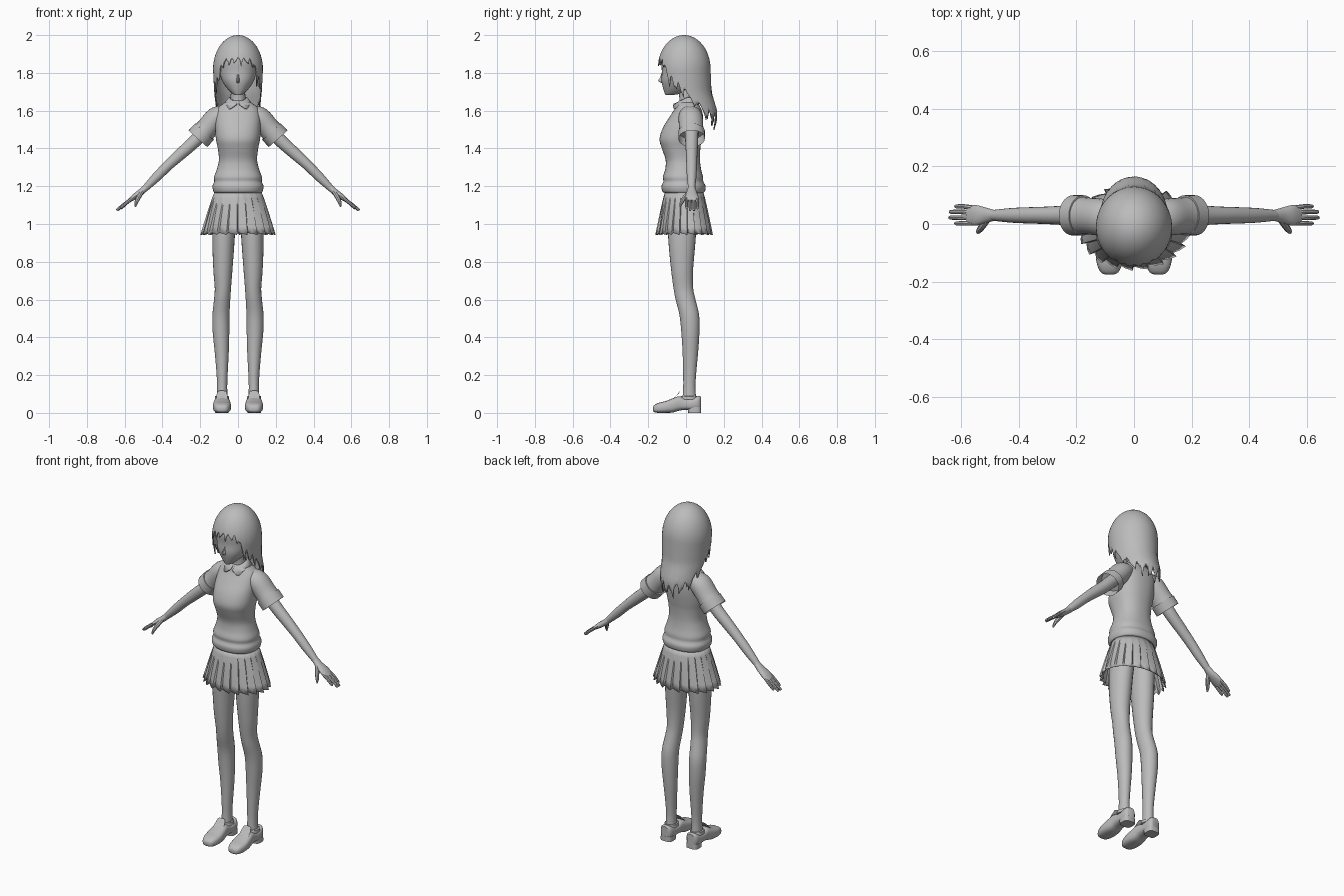
import bpy, bmesh, math
from mathutils import Vector

if "Cube" in bpy.data.objects:
    bpy.data.objects.remove(bpy.data.objects["Cube"])

grey = bpy.data.materials.new("plain_grey")
grey.diffuse_color = (0.5, 0.5, 0.5, 1)
grey.use_nodes = True
grey.node_tree.nodes["Principled BSDF"].inputs["Base Color"].default_value = grey.diffuse_color


def finish(name, bm, mirror=False, thick=0, angle=40):
    bmesh.ops.remove_doubles(bm, verts=bm.verts, dist=1e-5)
    bmesh.ops.recalc_face_normals(bm, faces=bm.faces)
    me = bpy.data.meshes.new(name)
    bm.to_mesh(me)
    bm.free()
    me.materials.append(grey)
    me.shade_smooth()
    me.set_sharp_from_angle(angle=math.radians(angle))
    ob = bpy.data.objects.new(name, me)
    bpy.context.collection.objects.link(ob)
    if thick:
        s = ob.modifiers.new("thickness", 'SOLIDIFY')
        s.thickness, s.offset = thick, -1
    if mirror:
        ob.modifiers.new("mirror", 'MIRROR').use_clip = False
    return ob


def spline(rows, k=4):
    """Smoothly fill in k steps between the given rows of numbers."""
    out = []
    for i in range(len(rows) - 1):
        p = [rows[max(0, min(len(rows) - 1, i + j))] for j in (-1, 0, 1, 2)]
        for s in range(k):
            t = s / k
            out.append([0.5 * (2 * b + (c - a) * t + (2 * a - 5 * b + 4 * c - d) * t * t
                        + (3 * b - a - 3 * c + d) * t ** 3) for a, b, c, d in zip(*p)])
    return out + [list(rows[-1])]


def table(rows, z):
    """Linear lookup in rows sorted by falling first value."""
    for a, b in zip(rows, rows[1:]):
        if z >= b[0]:
            t = (z - a[0]) / (b[0] - a[0])
            return [p + (q - p) * t for p, q in zip(a[1:], b[1:])]
    return list(rows[-1][1:])


def skin(bm, rings, closed=True, caps=True):
    vs = [[bm.verts.new(p) for p in r] for r in rings]
    n = len(vs[0])
    for a, b in zip(vs, vs[1:]):
        for i in range(n if closed else n - 1):
            j = (i + 1) % n
            bm.faces.new((a[i], a[j], b[j], b[i]))
    if caps:
        bm.faces.new(vs[0])
        bm.faces.new(vs[-1])


def oval(c, u, v, n, e=2):
    pts = []
    for i in range(n):
        a = 2 * math.pi * i / n
        x, y = math.cos(a), math.sin(a)
        pts.append(Vector(c) + u * math.copysign(abs(x) ** (2 / e), x)
                   + v * math.copysign(abs(y) ** (2 / e), y))
    return pts


def stack(name, rows, n=32, e=2, mirror=False, k=4):
    """Loft of level ovals; rows are (z, x centre, x radius, y front, y back)."""
    bm = bmesh.new()
    skin(bm, [oval((cx, (f + b) / 2, z), Vector((rx, 0, 0)), Vector((0, (b - f) / 2, 0)), n, e)
              for z, cx, rx, f, b in spline(rows, k)])
    return finish(name, bm, mirror)


def tube(bm, rows, n=16, k=4):
    """Limb; rows are (x, y, z, radius, y radius)."""
    pts = spline(rows, k)
    rings = []
    for i, p in enumerate(pts):
        d = Vector(pts[min(i + 1, len(pts) - 1)][:3]) - Vector(pts[max(i - 1, 0)][:3])
        u = d.cross(Vector((0, 1, 0))).normalized()
        v = u.cross(d).normalized()
        rings.append(oval(p[:3], u * p[3], v * p[4], n))
    skin(bm, rings)


# Head, nose and neck
stack("head", [(1.682, 0, .012, -.108, -.085), (1.69, 0, .03, -.112, -.03), (1.72, 0, .06, -.122, .03),
               (1.76, 0, .085, -.13, .07), (1.81, 0, .098, -.128, .09), (1.87, 0, .102, -.13, .1),
               (1.93, 0, .08, -.1, .08), (1.97, 0, .03, -.04, .03)], e=2.2)
stack("nose", [(1.745, 0, .008, -.125, -.11), (1.757, 0, .009, -.148, -.11), (1.775, 0, .007, -.138, -.11),
               (1.81, 0, .004, -.126, -.11)], 10)
stack("neck", [(1.6, 0, .05, -.045, .05), (1.65, 0, .04, -.035, .045), (1.72, 0, .038, -.04, .045)], 20)

# Hair: one shell whose lower edge is cut into pointed locks
LOW = [(1.82, .132, -.01, .14), (1.7, .126, -.003, .138), (1.6, .118, .03, .135),
       (1.54, .108, .045, .118), (1.46, .09, .055, .088)]
EDGE = [(-0, 1.885, .045), (-38, 1.875, .05), (-50, 1.81, .08), (-72, 1.76, .09), (-88, 1.72, .06),
        (-105, 1.66, .07), (-130, 1.61, .09), (-180, 1.585, .11)]
cols, steps = 144, 28
bm = bmesh.new()
grid = []
for c in range(cols):
    deg = (c - cols / 2) * 360 / cols
    a = math.radians(deg)
    base, cut = table(EDGE, -abs(deg))
    period = 6 if abs(deg) < 90 else 9
    tooth = 1 - abs((c % period) / (period / 2) - 1)
    low = base - cut * tooth * (0.75 + 0.25 * math.sin(c * 1.7 // 1))
    col = []
    for s in range(steps + 1):
        z = 2 - (2 - low) * (s / steps) ** 1.7
        if z > 1.82:
            w = math.sqrt(max(0, 1 - ((z - 1.82) / .18) ** 2))
            rx, cy, ry = .132 * w, -.01, .14 * w
        else:
            rx, cy, ry = table(LOW, z)
        col.append((rx * math.sin(a), cy - ry * math.cos(a), z))
    grid.append(col)
skin(bm, list(zip(*grid)), caps=False)
finish("hair", bm, thick=.006, angle=60)

# Sweater with rolled hem
stack("sweater", [(1.165, 0, .122, -.112, .088), (1.172, 0, .13, -.125, .1), (1.2, 0, .135, -.13, .104),
                  (1.225, 0, .126, -.12, .092), (1.25, 0, .126, -.122, .09), (1.29, 0, .112, -.11, .08),
                  (1.34, 0, .101, -.108, .074), (1.4, 0, .107, -.128, .076), (1.45, 0, .117, -.14, .083),
                  (1.51, 0, .12, -.122, .09), (1.57, 0, .12, -.085, .09), (1.61, 0, .11, -.06, .08),
                  (1.638, 0, .078, -.048, .065), (1.655, 0, .048, -.035, .05)], 48, 2.3)

# Shirt collar: folded band with two front points
bm = bmesh.new()
rings = [[], [], []]
for i in range(49):
    deg = 6 + 348 * i / 48
    a = math.radians(deg)
    f = min(deg, 360 - deg)
    drop = max(0, 1 - abs(f - 32) / 28)
    for r, (rad, z) in enumerate([(.043, 1.672), (.052, 1.668), (.074 + .012 * drop, 1.638 - .03 * drop)]):
        rings[r].append((rad * math.sin(a), .008 - rad * math.cos(a) * (.95 if r < 2 else 1),
                         z - .02 * max(0, math.cos(a)) * (r < 2)))
skin(bm, rings, closed=False, caps=False)
finish("collar", bm, thick=.006)

# Sleeves, with a turned-in open end
bm = bmesh.new()
tube(bm, [(.075, .02, 1.585, .045, .055), (.115, .024, 1.562, .058, .064), (.165, .028, 1.505, .058, .064),
          (.212, .03, 1.452, .066, .07)], 28)
bm.faces.ensure_lookup_table()
end = bm.faces[-1]
bmesh.ops.inset_region(bm, faces=[end], thickness=.007)
bmesh.ops.translate(bm, verts=end.verts, vec=(-.035, 0, .037))
finish("sleeves", bm, True)

# Arms
bm = bmesh.new()
tube(bm, [(.15, .03, 1.52, .036, .036), (.23, .03, 1.437, .034, .034), (.31, .03, 1.365, .031, .03),
          (.37, .03, 1.31, .027, .028), (.43, .03, 1.25, .025, .025), (.495, .03, 1.185, .017, .018)], 20)
finish("arms", bm, True)

# Hands: palm, four fingers, thumb
bm = bmesh.new()
tube(bm, [(.48, .03, 1.2, .017, .017), (.515, .03, 1.168, .017, .027), (.55, .03, 1.143, .015, .036),
          (.578, .03, 1.121, .009, .033)], 16)
for y0, y1, x, z in ((.003, .002, .622, 1.083), (.021, .022, .642, 1.072), (.039, .042, .64, 1.071),
                     (.056, .061, .622, 1.08)):
    tube(bm, [(.56, y0, 1.135, .009, .009), ((x + .56) / 2, y1, (z + 1.14) / 2, .0085, .008),
              (x - .005, y1, z + .005, .007, .007), (x, y1, z, .003, .003)], 8, 3)
tube(bm, [(.51, .018, 1.168, .012, .014), (.527, -.008, 1.14, .012, .012), (.54, -.025, 1.11, .009, .009),
          (.543, -.031, 1.09, .003, .003)], 8, 3)
finish("hands", bm, True)

# Pleated skirt, open below
pleats = 22
bm = bmesh.new()
rings = []
for s in range(7):
    t = s / 6
    ring = []
    for i in range(pleats * 3):
        a = 2 * math.pi * (i // 3 + (0, .45, .9)[i % 3]) / pleats
        m = 1 + t * (-.055, 0, .045)[i % 3]
        flare = t ** .85
        x = (.122 + .07 * flare) * m * math.sin(a)
        y = -.01 - (.1 + .046 * flare) * m * math.cos(a)
        ring.append((x, y, 1.175 - t * (.222 + (.0, .004, .01)[i % 3])))
    rings.append(ring)
skin(bm, rings, caps=False)
finish("skirt", bm, thick=.004, angle=22)

# Legs
stack("legs", [(.06, .084, .03, -.02, .055), (.13, .084, .027, -.015, .05), (.2, .084, .029, -.015, .053),
               (.32, .086, .037, -.018, .064), (.43, .09, .044, -.025, .071), (.52, .09, .045, -.035, .069),
               (.6, .084, .043, -.055, .05), (.66, .08, .043, -.066, .038), (.75, .08, .05, -.078, .037),
               (.87, .078, .057, -.09, .047), (.97, .074, .06, -.096, .055), (1.08, .065, .062, -.095, .065),
               (1.16, .06, .055, -.08, .06)], 24, mirror=True)

# Shoes: cross-sections from toe to heel (y, half width, bottom, top)
bm = bmesh.new()
rings = []
for y, w, z0, z1 in spline([(-.175, .016, .012, .03), (-.168, .03, .004, .041), (-.145, .042, 0, .053),
                            (-.11, .048, 0, .062), (-.07, .046, .002, .077), (-.035, .041, .012, .088),
                            (0, .039, .016, .075), (.035, .039, .014, .078), (.065, .035, .014, .09),
                            (.079, .022, .016, .086)], 3):
    rings.append(oval((.085, y, (z0 + z1) / 2), Vector((w, 0, 0)), Vector((0, 0, (z1 - z0) / 2)), 24, 2.9))
skin(bm, rings)
finish("shoes", bm, True)

# Shoe heels, tongues and straps
stack("heels", [(0, .085, .036, .012, .08), (.03, .085, .036, .008, .08)], 20, 3.5, True, 1)
bm = bmesh.new()
skin(bm, [oval((.085, y, z), Vector((w, 0, 0)), Vector((0, .006, .006)), 12)
          for y, z, w in ((-.075, .07, .03), (-.05, .09, .03), (-.034, .112, .024))])
finish("tongues", bm, True)
bm = bmesh.new()
skin(bm, [oval((.085, y, z), Vector((w, 0, 0)), Vector((0, .042, 0)), 24)
          for y, z, w in ((.016, .07, .038), (.016, .088, .036), (.016, .09, .032))])
finish("ankle_rims", bm, True)
